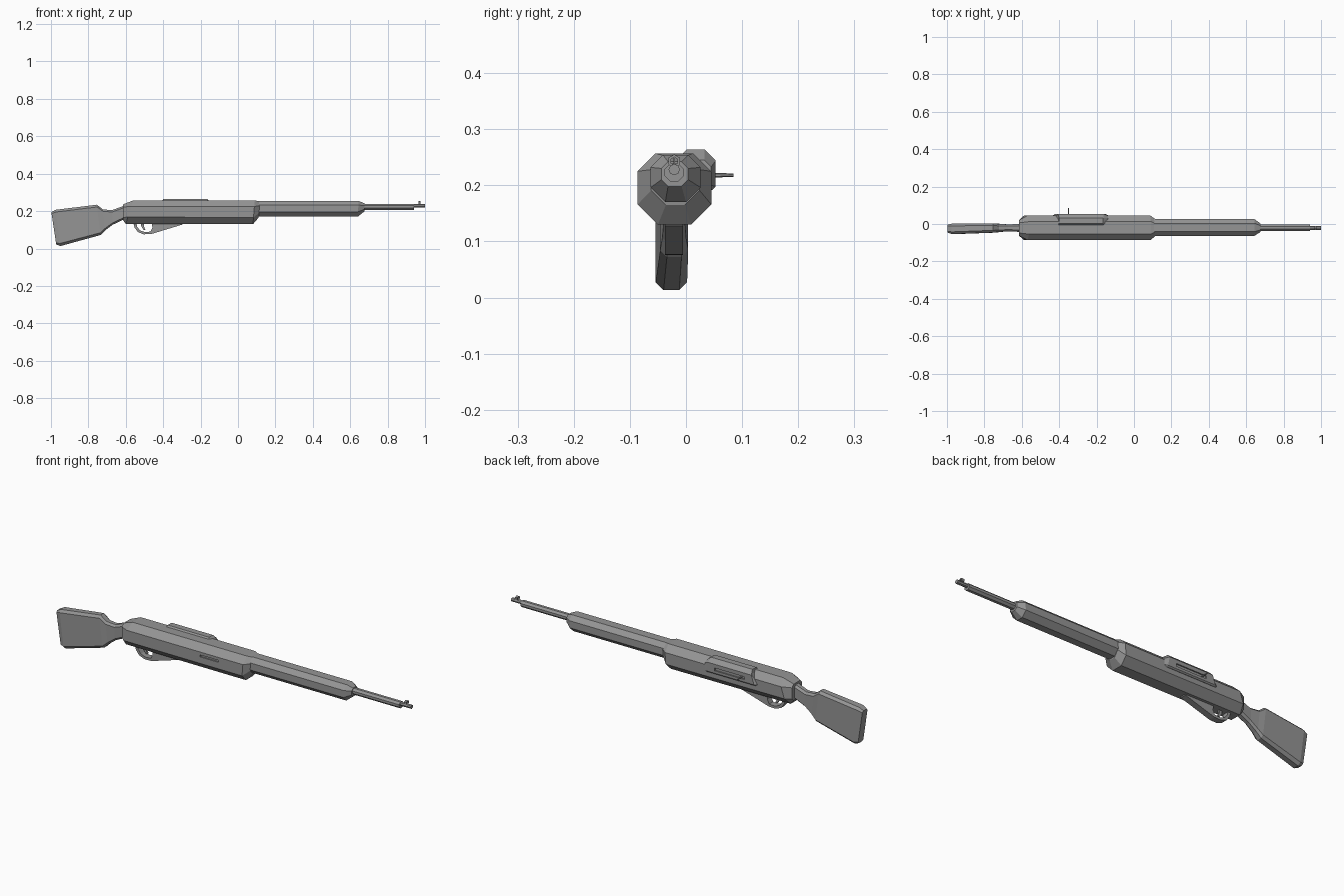
import bpy, bmesh, math
from mathutils import Vector

cube = bpy.data.objects.get("Cube")
if cube:
    bpy.data.objects.remove(cube, do_unlink=True)

grey = bpy.data.materials.new("gunmetal_grey")
grey.use_nodes = True
colour = (0.3, 0.3, 0.3, 1)
grey.diffuse_color = colour
grey.node_tree.nodes["Principled BSDF"].inputs["Base Color"].default_value = colour

MID = -0.021  # centre line of the barrel and stock


def finish(name, bm):
    bmesh.ops.recalc_face_normals(bm, faces=bm.faces)
    mesh = bpy.data.meshes.new(name)
    bm.to_mesh(mesh)
    bm.free()
    mesh.materials.append(grey)
    ob = bpy.data.objects.new(name, mesh)
    bpy.context.collection.objects.link(ob)
    return ob


def loft(name, sections):
    """Skin eight-sided sections: x top, x bottom, z top, z bottom, y min, y max, top cut, bottom cut."""
    bm = bmesh.new()
    rings = []
    for xt, xb, zt, zb, y0, y1, ct, cb in sections:
        outline = [(y0 + ct, zt), (y1 - ct, zt), (y1, zt - ct), (y1, zb + cb),
                   (y1 - cb, zb), (y0 + cb, zb), (y0, zb + cb), (y0, zt - ct)]
        rings.append([bm.verts.new((xb + (xt - xb) * (z - zb) / (zt - zb), y, z))
                      for y, z in outline])
    for a, b in zip(rings, rings[1:]):
        for i in range(8):
            j = (i + 1) % 8
            bm.faces.new((a[i], a[j], b[j], b[i]))
    bm.faces.new(rings[0])
    bm.faces.new(rings[-1])
    return finish(name, bm)


def extrude(name, points, y0, y1):
    """Extrude an x-z outline along y."""
    bm = bmesh.new()
    face = bm.faces.new([bm.verts.new((x, y0, z)) for x, z in points])
    out = bmesh.ops.extrude_face_region(bm, geom=[face])
    bmesh.ops.translate(bm, vec=(0, y1 - y0, 0),
                        verts=[v for v in out["geom"] if isinstance(v, bmesh.types.BMVert)])
    return finish(name, bm)


def cylinder(name, centre, axis, r1, r2, depth, sides):
    bm = bmesh.new()
    bmesh.ops.create_cone(bm, cap_ends=True, segments=sides, radius1=r1, radius2=r2, depth=depth)
    turn = Vector(axis).to_track_quat('Z', 'Y').to_matrix()
    bmesh.ops.rotate(bm, verts=bm.verts, matrix=turn)
    bmesh.ops.translate(bm, verts=bm.verts, vec=centre)
    return finish(name, bm)


def box(name, x0, x1, y0, y1, z0, z1):
    return extrude(name, [(x0, z0), (x1, z0), (x1, z1), (x0, z1)], y0, y1)


def cut(target, cutter):
    cutter.hide_render = True
    cutter.hide_viewport = True
    mod = target.modifiers.new("slot", 'BOOLEAN')
    mod.operation = 'DIFFERENCE'
    mod.solver = 'EXACT'
    mod.object = cutter


# Receiver with bevelled ends
receiver = loft("receiver", [
    (-.615, -.615, .236, .152, -.062, .02, .014, .014),
    (-.56, -.6, .257, .132, -.086, .045, .032, .036),
    (.09, .08, .257, .13, -.086, .045, .032, .036),
    (.12, .11, .252, .165, -.062, .024, .024, .026),
])
cut(receiver, box("side_slot_cutter", -.155, -.05, -.1, -.08, .2, .21))

# Forend
loft("forend", [
    (.1, .1, .254, .17, -.063, .026, .022, .026),
    (.645, .64, .254, .17, -.063, .026, .022, .026),
    (.675, .675, .242, .198, -.044, .004, .012, .012),
])

# Barrel, muzzle and hooded front sight
loft("barrel", [(x, x, .239, .207, MID - .017, MID + .017, .01, .01) for x in (.66, .94)])
cylinder("muzzle", (.965, MID, .228), (1, 0, 0), .01, .01, .07, 8)
hood = cylinder("sight_hood", (.97, MID, .243), (1, 0, 0), .012, .012, .012, 6)
cut(hood, cylinder("hood_cutter", (.97, MID, .243), (1, 0, 0), .007, .007, .03, 6))
box("sight_post", .968, .972, MID - .0015, MID + .0015, .232, .25)

# Butt stock and grip
loft("stock", [
    (-.998, -.972, .195, .022, -.046, -.004, .008, .008),
    (-.975, -.95, .207, .013, -.054, .002, .012, .014),
    (-.755, -.735, .234, .072, -.046, .004, .012, .012),
    (-.722, -.71, .209, .097, -.042, .0, .01, .01),
    (-.674, -.67, .205, .127, -.04, -.002, .01, .01),
    (-.605, -.605, .23, .158, -.042, .0, .01, .01),
])

# Raised bolt cover with its slot, on the far side
cover = loft("bolt_cover", [
    (-.405, -.44, .245, .195, -.005, .045, .012, .005),
    (-.4, -.425, .264, .192, -.018, .053, .02, .006),
    (-.165, -.15, .264, .192, -.018, .053, .02, .006),
    (-.14, -.135, .245, .195, -.005, .045, .012, .005),
])
cut(cover, box("bolt_slot_cutter", -.37, -.2, .047, .07, .211, .225))

# Bolt handle
cylinder("bolt_handle", (-.35, .056, .218), (0, 1, 0), .005, .003, .058, 6)

# Trigger guard running forward into a solid fin
extrude("trigger_guard", [
    (-.56, .14), (-.553, .112), (-.535, .088), (-.505, .076), (-.465, .077),
    (-.3, .127), (-.29, .14), (-.46, .14), (-.458, .11), (-.468, .09),
    (-.5, .088), (-.525, .098), (-.54, .118), (-.543, .14),
], MID - .016, MID + .016)

# Trigger
extrude("trigger", [
    (-.52, .14), (-.517, .118), (-.505, .1), (-.495, .1), (-.504, .12), (-.5, .14),
], MID - .005, MID + .005)
